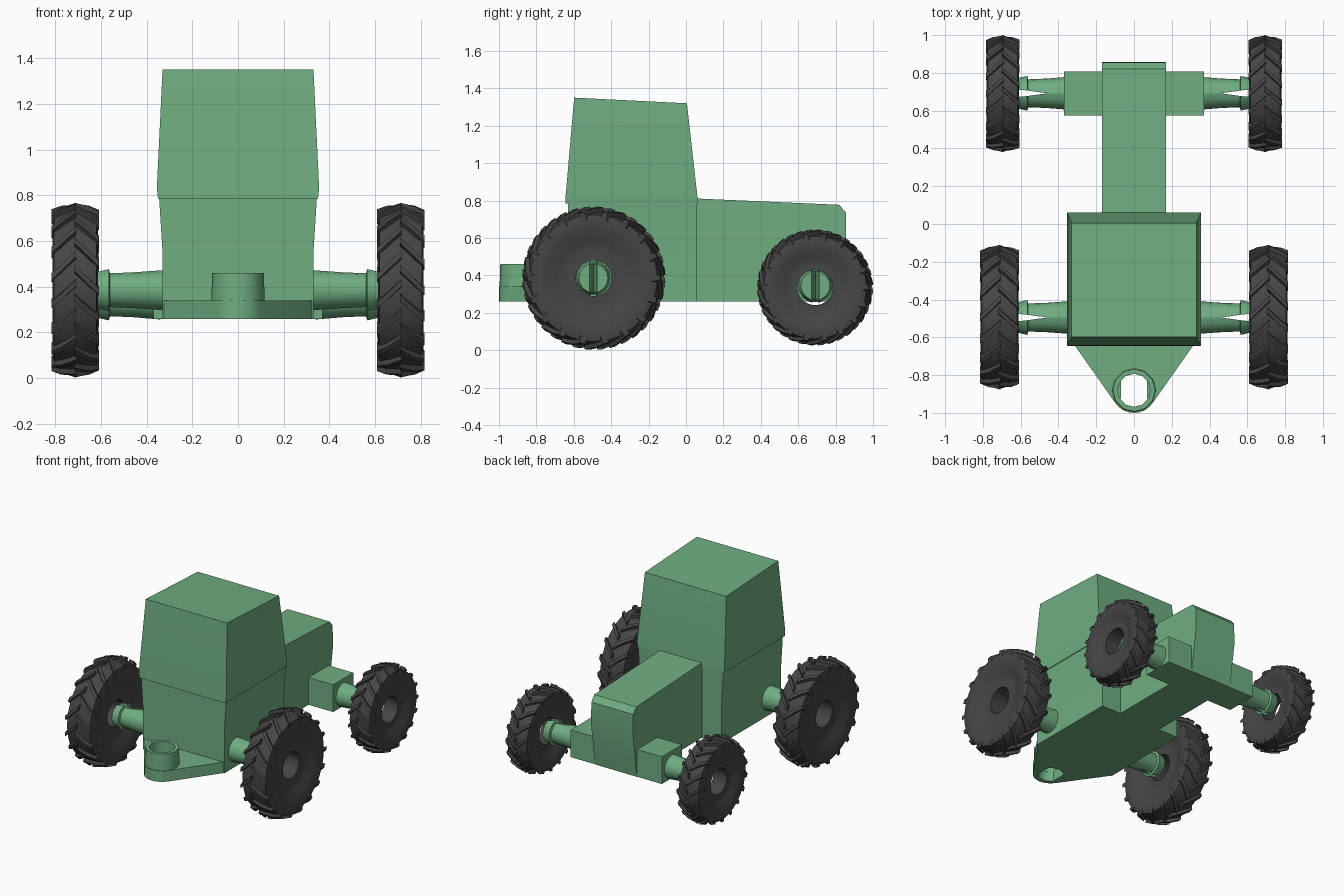
import bpy, bmesh, math

cube = bpy.data.objects.get("Cube")
if cube:
    bpy.data.objects.remove(cube, do_unlink=True)


def material(name, colour):
    m = bpy.data.materials.new(name)
    m.use_nodes = True
    m.diffuse_color = colour
    bsdf = m.node_tree.nodes["Principled BSDF"]
    bsdf.inputs["Base Color"].default_value = colour
    bsdf.inputs["Roughness"].default_value = 0.8
    return m


GREEN = material("body_green", (0.16, 0.42, 0.22, 1))
RUBBER = material("tyre_rubber", (0.06, 0.06, 0.06, 1))


def loft(bm, rings, closed=False):
    """Skin equal-length rings; cap the ends, or join last to first."""
    vs = [[bm.verts.new(p) for p in ring] for ring in rings]
    n = len(vs[0])
    pairs = list(zip(vs, vs[1:] + vs[:1])) if closed else list(zip(vs, vs[1:]))
    for a, b in pairs:
        for i in range(n):
            j = (i + 1) % n
            bm.faces.new((a[i], a[j], b[j], b[i]))
    if not closed:
        bm.faces.new(vs[0][::-1])
        bm.faces.new(vs[-1])


def finish(bm, name, mat, angle=32):
    bmesh.ops.recalc_face_normals(bm, faces=bm.faces)
    mesh = bpy.data.meshes.new(name)
    bm.to_mesh(mesh)
    bm.free()
    mesh.materials.append(mat)
    ob = bpy.data.objects.new(name, mesh)
    bpy.context.collection.objects.link(ob)
    bpy.ops.object.select_all(action="DESELECT")
    ob.select_set(True)
    bpy.context.view_layer.objects.active = ob
    bpy.ops.object.shade_smooth_by_angle(angle=math.radians(angle))
    return ob


def rect(hx, y0, y1, z0, z1):
    """Rectangle with rear height z0 and front height z1."""
    return [(-hx, y0, z0), (hx, y0, z0), (hx, y1, z1), (-hx, y1, z1)]


# Lower body
bm = bmesh.new()
loft(bm, [rect(0.33, -0.63, 0.06, 0.26, 0.26),
          rect(0.33, -0.63, 0.06, 0.55, 0.55),
          rect(0.345, -0.63, 0.06, 0.79, 0.79)])
finish(bm, "lower_body", GREEN)

# Cab with sloping roof
bm = bmesh.new()
loft(bm, [rect(0.35, -0.645, 0.062, 0.785, 0.785),
          rect(0.355, -0.643, 0.06, 0.83, 0.83),
          rect(0.33, -0.598, 0.005, 1.35, 1.32)])
finish(bm, "cab", GREEN)

# Hood with chamfered nose
profile = [(0.03, 0.26), (0.81, 0.26), (0.857, 0.57),
           (0.855, 0.735), (0.82, 0.777), (0.03, 0.812)]
bm = bmesh.new()
loft(bm, [[(x, y, z) for y, z in profile] for x in (-0.17, 0.17)])
finish(bm, "hood", GREEN)

# Hitch plate: a tapered outline around a pin hole
HY = -0.88
arc = [math.radians(217 + 106 * i / 8) for i in range(9)]
outline = [(0.33 - 0.165 * i, -0.62) for i in range(5)]
outline += [(0.12 * math.cos(a), HY + 0.12 * math.sin(a)) for a in arc]
hole = []
for x, y in outline:
    a = math.atan2(y - HY, x)
    hole.append((0.088 * math.cos(a), HY + 0.088 * math.sin(a)))
bm = bmesh.new()
loft(bm, [[(x, y, z) for x, y in ring] for ring, z in
          ((outline, 0.26), (outline, 0.34), (hole, 0.34), (hole, 0.26))], closed=True)
finish(bm, "hitch_plate", GREEN)


def circle(r, z, n=12):
    return [(r * math.cos(math.tau * i / n), HY + r * math.sin(math.tau * i / n), z)
            for i in range(n)]


# Hitch pin collar
bm = bmesh.new()
loft(bm, [circle(0.117, 0.33), circle(0.113, 0.46),
          circle(0.088, 0.46), circle(0.088, 0.33)], closed=True)
finish(bm, "hitch_collar", GREEN)


def axle(name, side, cy, cz, x0):
    """Round stub splitting into two prongs that reach the wheel."""
    stations = [(x0, 0.088, 0), (0.46, 0.078, 0), (0.56, 0.074, 0.014),
                (0.565, 0.092, 0.015), (0.625, 0.078, 0.02)]
    bm = bmesh.new()
    for s in (-1, 1):
        rings = []
        for x, r, gap in stations:
            ring = []
            for i in range(9):
                a = math.pi * i / 8
                ring.append((side * x, cy + s * max(gap, r * math.sin(a)),
                             cz + r * math.cos(a)))
            rings.append(ring)
        loft(bm, rings)
    finish(bm, name, GREEN)


def wheel(name, cx, cy, cz, radius, half, hub):
    """Dished ring tyre with staggered chevron lugs."""
    crown, shoulder = radius * 0.94, radius * 0.885
    side = [(hub, half * 0.62), (radius * 0.40, half * 0.56), (radius * 0.52, half * 0.68),
            (radius * 0.66, half * 0.9), (radius * 0.8, half * 0.97), (shoulder, half * 0.9)]
    section = side + [(crown, 0)] + [(r, -x) for r, x in reversed(side)]

    def at(r, x, a):
        return (cx + x, cy + r * math.cos(a), cz + r * math.sin(a))

    bm = bmesh.new()
    n = 48
    loft(bm, [[at(r, x, math.tau * i / n) for r, x in section] for i in range(n)], closed=True)
    # Lugs: sweep from the crown to the shoulder, then fold onto the sidewall
    count = 18
    path = [(radius * 0.9, radius, -0.04, 0.0), (radius * 0.86, radius * 0.965, 0.6, 0.17),
            (radius * 0.82, radius * 0.925, 1.0, 0.27), (radius * 0.77, radius * 0.82, 1.0, 0.29)]
    for s in (-1, 1):
        for k in range(count):
            a0 = math.tau * (k + 0.25 * s) / count
            rings = []
            for low, top, f, skew in path:
                a = a0 + skew
                rings.append([at(low, s * half * f, a - 0.06), at(top, s * half * f, a - 0.04),
                              at(top, s * half * f, a + 0.04), at(low, s * half * f, a + 0.06)])
            loft(bm, rings)
    finish(bm, name, RUBBER, 35)


# Axles, axle housings and wheels on both sides
for label, s in (("left", 1), ("right", -1)):
    axle("rear_axle_" + label, s, -0.495, 0.385, 0.32)
    axle("front_axle_" + label, s, 0.692, 0.345, 0.34)
    bm = bmesh.new()
    loft(bm, [[(s * x, y, z) for y, z in ((0.575, 0.26), (0.808, 0.26), (0.808, 0.46), (0.575, 0.46))]
              for x in (0.15, 0.37)])
    finish(bm, "front_axle_housing_" + label, GREEN)
    wheel("rear_wheel_" + label, s * 0.712, -0.493, 0.385, 0.383, 0.103, 0.095)
    wheel("front_wheel_" + label, s * 0.695, 0.69, 0.335, 0.31, 0.088, 0.094)
